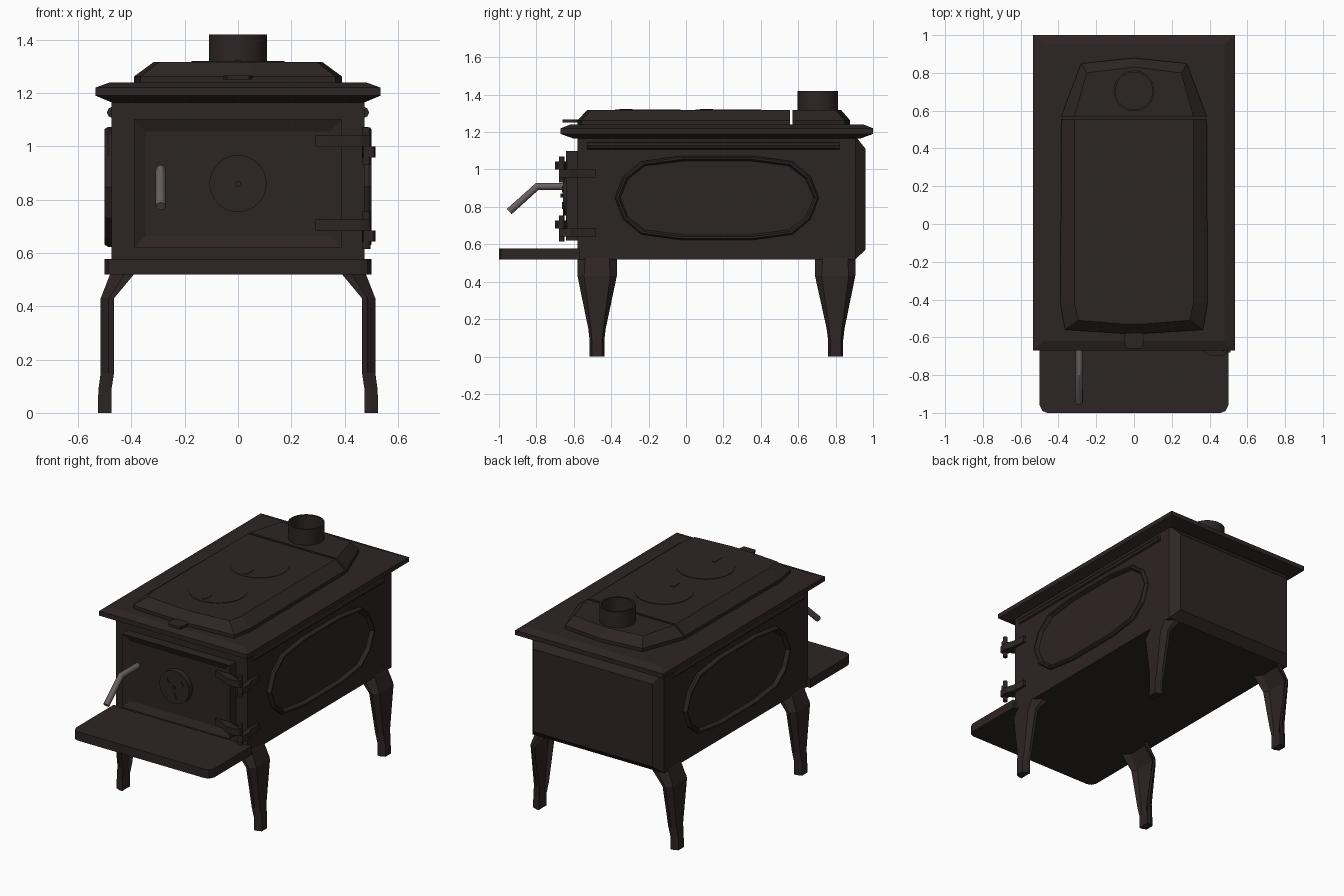
import bpy, bmesh, math
from mathutils import Vector

if "Cube" in bpy.data.objects:
    bpy.data.objects.remove(bpy.data.objects["Cube"])


def material(name, rgb):
    m = bpy.data.materials.new(name)
    m.diffuse_color = (*rgb, 1)
    m.use_nodes = True
    m.node_tree.nodes["Principled BSDF"].inputs["Base Color"].default_value = m.diffuse_color
    return m


IRON = material("dark_iron", (0.027, 0.018, 0.018))
STEEL = material("handle_steel", (0.14, 0.115, 0.12))


def finish(name, bm, mat=IRON, smooth=False):
    bmesh.ops.recalc_face_normals(bm, faces=bm.faces)
    me = bpy.data.meshes.new(name)
    bm.to_mesh(me)
    bm.free()
    me.materials.append(mat)
    if smooth:
        me.shade_smooth()
        me.set_sharp_from_angle(angle=math.radians(35))
    ob = bpy.data.objects.new(name, me)
    bpy.context.collection.objects.link(ob)
    return ob


def loft(name, loops, closed=False, mat=IRON, smooth=False):
    """Skin a list of matching point loops; cap the ends unless closed."""
    bm = bmesh.new()
    rings = [[bm.verts.new(p) for p in lp] for lp in loops]
    n = len(rings[0])
    pairs = list(zip(rings, rings[1:]))
    if closed:
        pairs.append((rings[-1], rings[0]))
    else:
        bm.faces.new(rings[0])
        bm.faces.new(rings[-1])
    for a, b in pairs:
        for i in range(n):
            j = (i + 1) % n
            bm.faces.new((a[i], a[j], b[j], b[i]))
    return finish(name, bm, mat, smooth)


def rect(x0, x1, y0, y1, z):
    return [(x0, y0, z), (x1, y0, z), (x1, y1, z), (x0, y1, z)]


def rect_xz(x, z0, z1, y):
    return [(-x, y, z0), (x, y, z0), (x, y, z1), (-x, y, z1)]


def box(name, x0, x1, y0, y1, z0, z1):
    return loft(name, [rect(x0, x1, y0, y1, z0), rect(x0, x1, y0, y1, z1)])


def circle(c, r, axis, n):
    out = []
    for i in range(n):
        a = 2 * math.pi * i / n
        u, v = r * math.cos(a), r * math.sin(a)
        out.append((c[0] + u, c[1], c[2] + v) if axis == "y" else (c[0] + u, c[1] + v, c[2]))
    return out


def disc(name, c, r, h, axis="z", n=24):
    d = Vector((0, h, 0)) if axis == "y" else Vector((0, 0, h))
    return loft(name, [circle(c, r, axis, n), circle(Vector(c) + d, r, axis, n)], smooth=True)


# Firebox with bevelled back wall
loft("firebox", [rect_xz(0.475, 0.52, 1.18, -0.58), rect_xz(0.475, 0.52, 1.18, 0.905),
                 rect_xz(0.43, 0.57, 1.11, 0.96)])

# Top plate with bevelled rim
loft("top_plate", [rect(-0.475, 0.475, -0.60, 0.93, 1.165), rect(-0.535, 0.535, -0.67, 1.0, 1.19),
                   rect(-0.535, 0.535, -0.67, 1.0, 1.22), rect(-0.48, 0.48, -0.62, 0.95, 1.24)])

# Front ash shelf with clipped corners
shelf = [(-0.5, -0.57), (-0.5, -0.96), (-0.485, -0.99), (-0.46, -1.0),
         (0.46, -1.0), (0.485, -0.99), (0.5, -0.96), (0.5, -0.57)]
loft("ash_shelf", [[(x, y, z) for x, y in shelf] for z in (0.52, 0.578)])


def mirrored(half):
    return half + [(-x, y) for x, y in reversed(half)]


# Raised top in two sections, split by a narrow gap
lid_low = mirrored([(0.385, 0.555), (0.39, -0.42), (0.365, -0.56), (0.05, -0.58)])
lid_top = mirrored([(0.315, 0.555), (0.315, -0.42), (0.295, -0.51), (0.05, -0.53)])
rear_low = mirrored([(0.385, 0.57), (0.28, 0.85), (0.01, 0.878)])
rear_top = mirrored([(0.315, 0.57), (0.25, 0.80), (0.01, 0.83)])
for name, low, top in (("swing_lid", lid_low, lid_top), ("flue_collar", rear_low, rear_top)):
    loft(name, [[(x, y, 1.235) for x, y in low], [(x, y, 1.262) for x, y in low],
                [(x, y, 1.317) for x, y in top]])
loft("lid_tab", [[(x, y, z) for x, y in ((-0.04, -0.57), (-0.055, -0.60), (-0.042, -0.66),
                 (0.042, -0.66), (0.055, -0.60), (0.04, -0.57))] for z in (1.25, 1.266)])

# Cooking covers with lifter slots
for name, y in (("front_cover", -0.205), ("rear_cover", 0.225)):
    disc(name, (0, y, 1.31), 0.175, 0.010, n=32)
    box(name + "_slot", -0.011, 0.011, y - 0.15, y - 0.08, 1.315, 1.323)

# Open flue pipe
loft("flue_pipe", [circle((0, 0.705, z), r, "z", 32) for r, z in
     ((0.108, 1.26), (0.108, 1.42), (0.098, 1.42), (0.098, 1.318))], smooth=True)

# Door with bevelled recessed panel
loft("door", [rect_xz(0.39, 0.62, 1.10, -0.57), rect_xz(0.39, 0.62, 1.10, -0.642),
              rect_xz(0.345, 0.665, 1.055, -0.622)])
disc("air_vent", (0, -0.61, 0.86), 0.107, -0.048, "y", 32)
disc("vent_screw", (0, -0.65, 0.86), 0.011, -0.02, "y", 10)
for k in range(3):
    a = math.radians(30 + 120 * k)
    u, v = Vector((math.cos(a), 0, math.sin(a))), Vector((-math.sin(a), 0, math.cos(a)))
    c = Vector((0, 0, 0.86))
    pts = [c + u * 0.035, c + u * 0.07 - v * 0.018, c + u * 0.07 + v * 0.018]
    loft("vent_fin", [[p + Vector((0, y, 0)) for p in pts] for y in (-0.65, -0.663)])

# Bent door handle
hx, r = -0.29, 0.019
stations = [((-0.62, 0.91), (0, 1)), ((-0.795, 0.91), (-0.33, 1.0)), ((-0.945, 0.775), (-0.67, 0.74))]
loops = []
for (y, z), (ny, nz) in stations:
    loops.append([(hx + r * math.cos(t), y + r * math.sin(t) * ny, z + r * math.sin(t) * nz)
                  for t in [2 * math.pi * i / 12 for i in range(12)]])
loft("door_handle", loops, mat=STEEL, smooth=True)

# Hinges: door strap, body strap and pin
for name, z in (("upper_hinge", 1.0), ("lower_hinge", 0.685)):
    strap = [(0.29, -0.635), (0.29, -0.652), (0.34, -0.66), (0.40, -0.695), (0.46, -0.70),
             (0.495, -0.685), (0.495, -0.66), (0.45, -0.665), (0.39, -0.635)]
    loft(name + "_door_strap", [[(x, y, h) for x, y in strap] for h in (z, z + 0.043)])
    side = [(0.47, -0.48), (0.49, -0.48), (0.495, -0.57), (0.515, -0.62), (0.51, -0.68),
            (0.47, -0.68), (0.465, -0.64), (0.475, -0.61)]
    loft(name + "_body_strap", [[(x, y, h) for x, y in side] for h in (z - 0.043, z)])
    disc(name + "_pin", (0.482, -0.665, z - 0.07), 0.015, 0.14, n=12)

# Side ornaments: elongated oval rim and a long rib
quarter = [(0.545, 0.0), (0.50, 0.115), (0.405, 0.195), (0.19, 0.225)]
oval = (quarter + [(-y, z) for y, z in reversed(quarter)]
        + [(-y, -z) for y, z in quarter[1:]] + [(y, -z) for y, z in reversed(quarter[1:])])
oval = list(dict.fromkeys(oval))
legs = {"front_leg": (-0.58, -0.37, -0.515, -0.437), "rear_leg": (0.69, 0.905, 0.76, 0.84)}
for s, tag in ((1, "right"), (-1, "left")):
    rim = []
    for x, k in ((0.465, 0.0), (0.488, 0.0), (0.5, 0.008), (0.5, 0.018), (0.478, 0.028), (0.465, 0.028)):
        fy, fz = 1 - k / 0.545, 1 - k / 0.225
        rim.append([(s * x, 0.165 + y * fy, 0.848 + z * fz) for y, z in oval])
    loft(tag + "_side_rim", rim, closed=True)
    rib = [(0.47, 1.105), (0.485, 1.112), (0.492, 1.127), (0.485, 1.142), (0.47, 1.15)]
    loft(tag + "_side_rib", [[(s * x, y, z) for x, z in rib] for y in (-0.53, 0.82)])

    # Legs: tapered blades with sloping flanks and a hollow inner face
    for name, (a0, a1, b0, b1) in legs.items():
        rows = []
        for z, xi, xo, t, f in ((0.53, 0.37, 0.475, 0, 0.04), (0.52, 0.39, 0.48, 0, 0.04),
                                (0.43, 0.465, 0.515, 0, 0.035), (0.15, 0.465, 0.515, 0.88, 0.014),
                                (0.085, 0.475, 0.524, 1, 0.012), (0.0, 0.475, 0.525, 1, 0.012)):
            y0, y1 = a0 + (b0 - a0) * t, a1 + (b1 - a1) * t
            g = xi + 0.4 * (xo - xi) if z > 0.1 else xi + 0.002
            rows.append([(s * xi, y0, z), (s * (xi * 0.6 + xo * 0.4), y0, z), (s * xo, y0 + f, z),
                         (s * xo, y1 - f, z), (s * (xi * 0.6 + xo * 0.4), y1, z), (s * xi, y1, z),
                         (s * g, y1 - f, z), (s * g, y0 + f, z)])
        loft(tag + "_" + name, rows)
